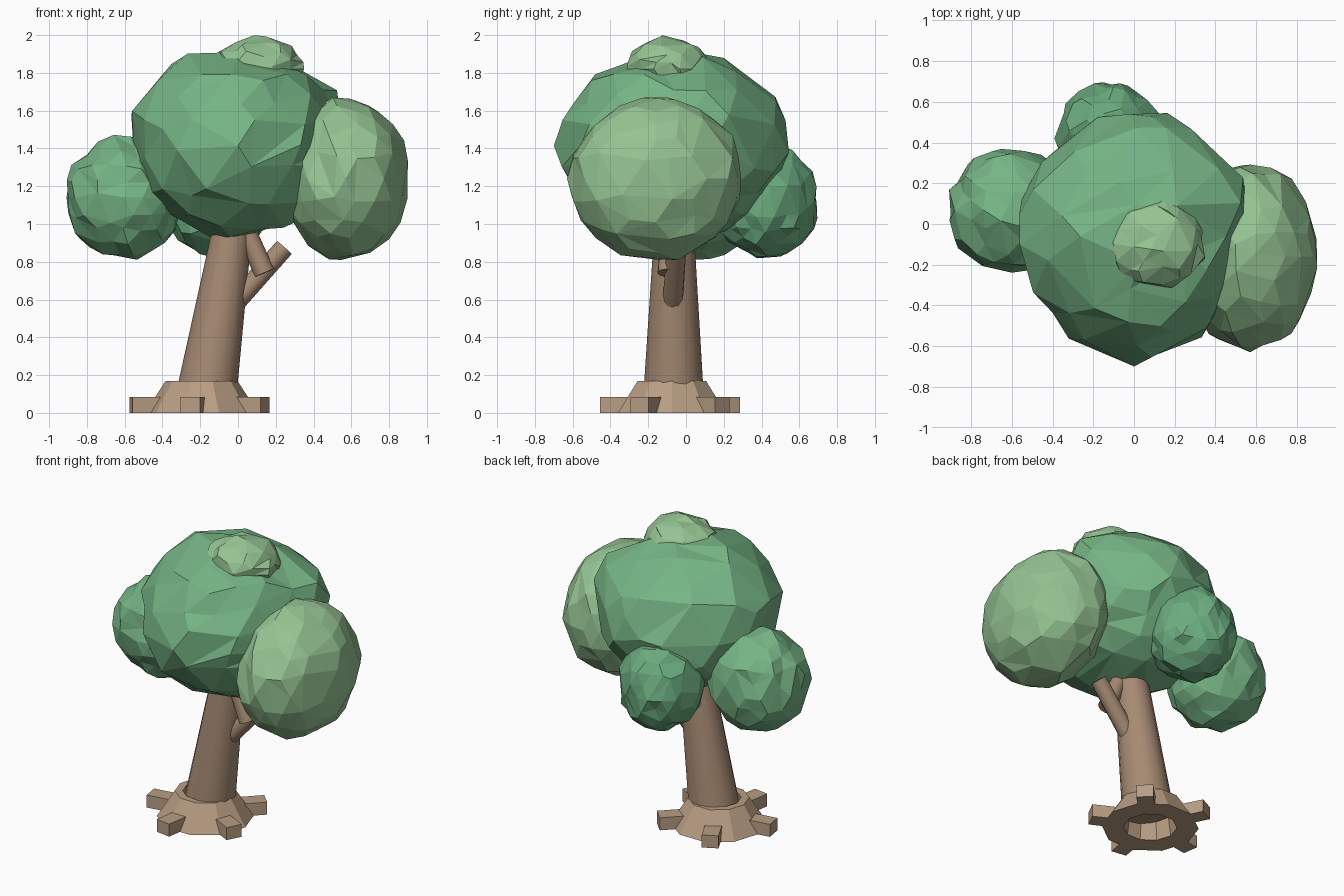
import bpy, bmesh, math, random
from mathutils import Vector, Matrix

if "Cube" in bpy.data.objects:
    bpy.data.objects.remove(bpy.data.objects["Cube"])


def material(name, rgb):
    m = bpy.data.materials.new(name)
    m.diffuse_color = (*rgb, 1)
    m.use_nodes = True
    m.node_tree.nodes["Principled BSDF"].inputs["Base Color"].default_value = m.diffuse_color
    return m


BARK = material("bark", (0.38, 0.255, 0.17))
ROOT = material("root_bark", (0.48, 0.34, 0.23))
GREEN = material("leaf_green", (0.18, 0.46, 0.235))
DEEP = material("leaf_deep", (0.145, 0.41, 0.21))
LIGHT = material("leaf_light", (0.30, 0.55, 0.29))


def finish(bm, name, mat, smooth=False):
    bmesh.ops.recalc_face_normals(bm, faces=bm.faces)
    me = bpy.data.meshes.new(name)
    bm.to_mesh(me)
    bm.free()
    ob = bpy.data.objects.new(name, me)
    bpy.context.collection.objects.link(ob)
    me.materials.append(mat)
    if smooth:
        bpy.ops.object.select_all(action='DESELECT')
        ob.select_set(True)
        bpy.context.view_layer.objects.active = ob
        bpy.ops.object.shade_smooth_by_angle(angle=math.radians(50))
    return ob


def limb(name, a, b, r1, r2, sides):
    a, b = Vector(a), Vector(b)
    bm = bmesh.new()
    rot = (b - a).to_track_quat('Z', 'Y').to_matrix().to_4x4()
    bmesh.ops.create_cone(bm, cap_ends=True, segments=sides, radius1=r1, radius2=r2,
                          depth=(b - a).length,
                          matrix=Matrix.Translation((a + b) / 2) @ rot)
    return finish(bm, name, BARK, True)


def leaf_clump(name, centre, radii, mat, jitter, keep, seed, bumps=()):
    """Faceted ellipsoid with random jitter and a few directed bulges, then coarsened."""
    random.seed(seed)
    bm = bmesh.new()
    bmesh.ops.create_icosphere(bm, subdivisions=3, radius=1)
    for v in bm.verts:
        d = v.co.normalized()
        r = 1 + random.uniform(-jitter, jitter)
        for x, y, z, amount in bumps:
            r += amount * math.exp(-(d.angle(Vector((x, y, z))) / 0.35) ** 2)
        v.co = Vector(centre) + Vector(d * r) * Matrix.Identity(3)[0][0]
        v.co = Vector([c + d[i] * r * radii[i] for i, c in enumerate(centre)])
    ob = finish(bm, name, mat)
    dec = ob.modifiers.new("coarsen", 'DECIMATE')
    dec.ratio = keep
    return ob


# Flared root ring with an open centre
CX, CY = -0.193, -0.075
bm = bmesh.new()
loops = []
for r, z in ((0.165, 0), (0.30, 0), (0.19, 0.17), (0.14, 0.17)):
    loops.append([bm.verts.new((CX + r * math.cos(math.tau * k / 10),
                                CY + r * math.sin(math.tau * k / 10), z)) for k in range(10)])
for i in range(4):
    p, q = loops[i], loops[(i + 1) % 4]
    for k in range(10):
        n = (k + 1) % 10
        bm.faces.new((p[k], p[n], q[n], q[k]))
finish(bm, "root_ring", ROOT)

# Five root blocks around the ring
for k in range(5):
    bm = bmesh.new()
    m = (Matrix.Translation((CX, CY, 0.0425)) @ Matrix.Rotation(math.radians(45 + 72 * k), 4, 'Z')
         @ Matrix.Translation((0.295, 0, 0)) @ Matrix.Diagonal((0.165, 0.105, 0.085, 1)))
    bmesh.ops.create_cube(bm, size=1, matrix=m)
    finish(bm, f"root_{k + 1}", ROOT)

# Leaning trunk and branches
limb("trunk", (-0.168, -0.066, 0.09), (-0.03, -0.063, 0.97), 0.16, 0.105, 16)
limb("branch", (-0.01, -0.07, 0.59), (0.245, -0.05, 0.875), 0.054, 0.052, 12)
limb("branch_fork", (0.14, -0.095, 0.74), (0.05, -0.085, 0.95), 0.056, 0.052, 12)

# Leaf clumps
leaf_clump("crown_main", (0, -0.06, 1.42), (0.545, 0.59, 0.495), GREEN, 0.045, 0.55, 11,
           ((0.99, 0.48, 0.52, 0.16), (-0.9, -0.1, 0.64, 0.09), (0, -1.05, -0.24, 0.09),
            (-0.5, 0, 0.94, 0.04), (-1.1, 0.43, 0.1, 0.10), (0.5, 1.05, 0.2, 0.09)))
leaf_clump("crown_right", (0.57, -0.16, 1.24), (0.335, 0.455, 0.43), LIGHT, 0.04, 0.65, 3)
leaf_clump("crown_left", (-0.60, 0.07, 1.14), (0.31, 0.305, 0.325), GREEN, 0.055, 0.7, 4)
leaf_clump("crown_back", (-0.11, 0.42, 1.12), (0.265, 0.275, 0.3), DEEP, 0.06, 0.7, 5)
leaf_clump("crown_top", (0.11, -0.1, 1.82), (0.235, 0.215, 0.17), LIGHT, 0.07, 0.5, 6)
